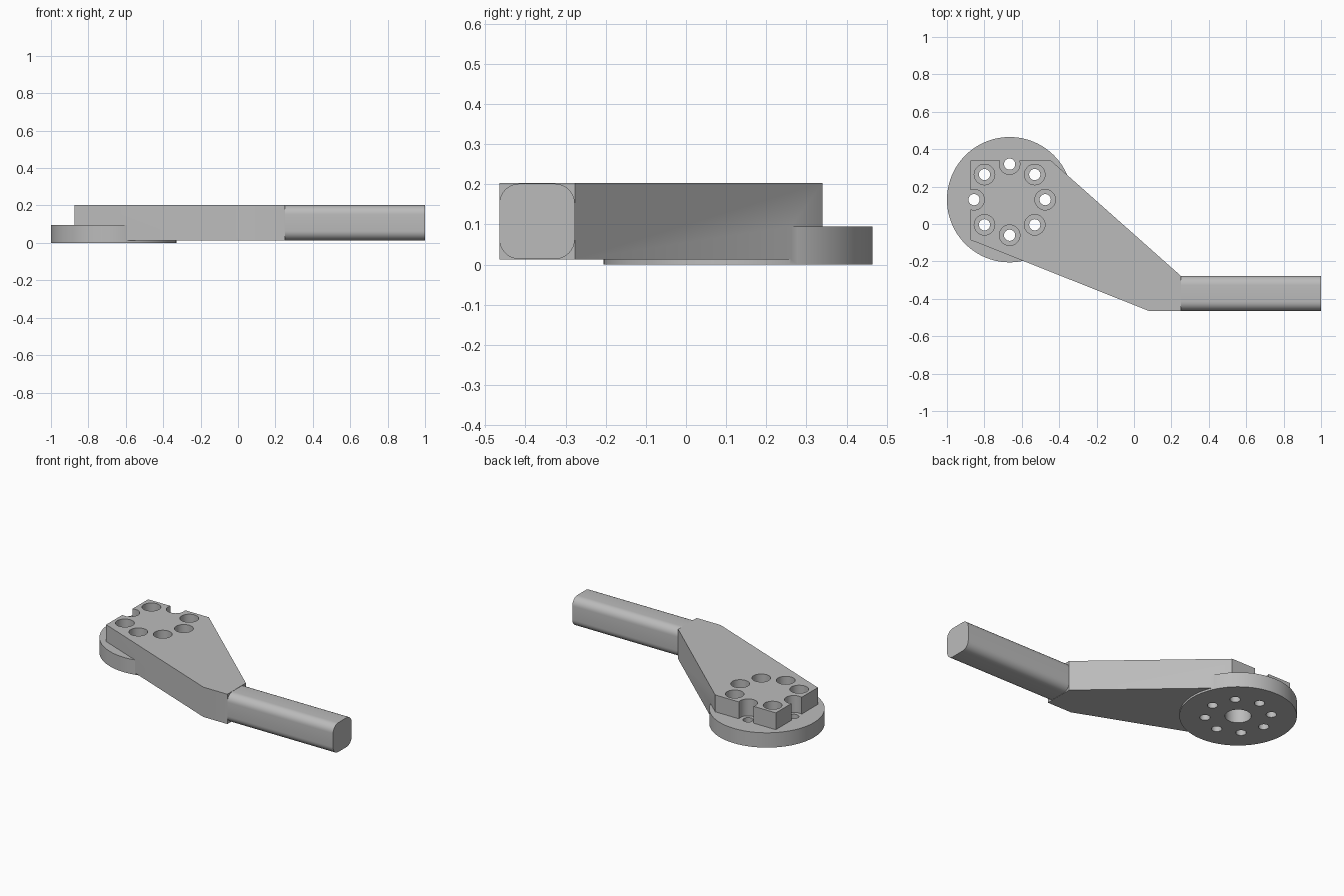
import bpy, bmesh
from math import cos, sin, pi
from mathutils import Matrix

cube = bpy.data.objects.get("Cube")
if cube:
    bpy.data.objects.remove(cube, do_unlink=True)

grey = bpy.data.materials.new("plain grey")
grey.use_nodes = True
colour = (0.5, 0.5, 0.5, 1)
grey.diffuse_color = colour
grey.node_tree.nodes["Principled BSDF"].inputs["Base Color"].default_value = colour

HUB = (-0.665, 0.13)
LOW, HIGH, PLATE_TOP = 0.012, 0.203, 0.095


def prism(name, outline, z0, z1, turn=None):
    """Extrude a flat outline from z0 to z1, optionally turned afterwards."""
    bm = bmesh.new()
    face = bm.faces.new([bm.verts.new((x, y, z0)) for x, y in outline])
    grown = bmesh.ops.extrude_face_region(bm, geom=[face])
    top = [v for v in grown["geom"] if isinstance(v, bmesh.types.BMVert)]
    bmesh.ops.translate(bm, verts=top, vec=(0, 0, z1 - z0))
    if turn:
        bm.transform(turn)
    bmesh.ops.recalc_face_normals(bm, faces=bm.faces)
    mesh = bpy.data.meshes.new(name)
    bm.to_mesh(mesh)
    bm.free()
    mesh.materials.append(grey)
    obj = bpy.data.objects.new(name, mesh)
    bpy.context.collection.objects.link(obj)
    return obj


def circle(centre, radius, sides):
    return [(centre[0] + radius * cos(2 * pi * i / sides),
             centre[1] + radius * sin(2 * pi * i / sides)) for i in range(sides)]


def activate(obj):
    bpy.ops.object.select_all(action="DESELECT")
    obj.select_set(True)
    bpy.context.view_layer.objects.active = obj


def combine(target, tool, operation):
    mod = target.modifiers.new("combine", "BOOLEAN")
    mod.operation, mod.solver, mod.object = operation, "EXACT", tool
    activate(target)
    bpy.ops.object.modifier_apply(modifier=mod.name)
    bpy.data.objects.remove(tool, do_unlink=True)


# Angled arm merged with the round mounting plate
arm = prism("mounting_arm", [(-0.875, 0.34), (-0.445, 0.34), (0.25, -0.277),
                             (0.25, -0.465), (0.08, -0.465), (-0.875, -0.085)],
            LOW, HIGH)
combine(arm, prism("round_plate", circle(HUB, 0.335, 96), 0, PLATE_TOP), "UNION")

# Ring of bolt holes with wide recesses above the plate
for bolt in circle(HUB, 0.19, 8):
    combine(arm, prism("recess_cutter", circle(bolt, 0.055, 32), PLATE_TOP, 0.3), "DIFFERENCE")
    combine(arm, prism("bolt_cutter", circle(bolt, 0.03, 24), -0.1, 0.3), "DIFFERENCE")

# Blind centre bore in the underside
combine(arm, prism("bore_cutter", circle(HUB, 0.075, 40), -0.1, PLATE_TOP), "DIFFERENCE")

# Bar handle with rounded edges, its section drawn flat then stood along x
half, radius, steps = 0.094, 0.05, 8
section = []
for corner, (sx, sy) in enumerate([(1, 1), (-1, 1), (-1, -1), (1, -1)]):
    for i in range(steps + 1):
        a = (corner + i / steps) * pi / 2
        section.append((sx * (half - radius) + radius * cos(a),
                        sy * (half - radius) + radius * sin(a)))
along_x = Matrix.Translation((0, -0.371, (LOW + HIGH) / 2)) @ Matrix.Rotation(pi / 2, 4, "Y")
handle = prism("bar_handle", section, 0.25, 1, along_x)

for part in (arm, handle):
    activate(part)
    bpy.ops.object.shade_smooth_by_angle(angle=pi / 6)
